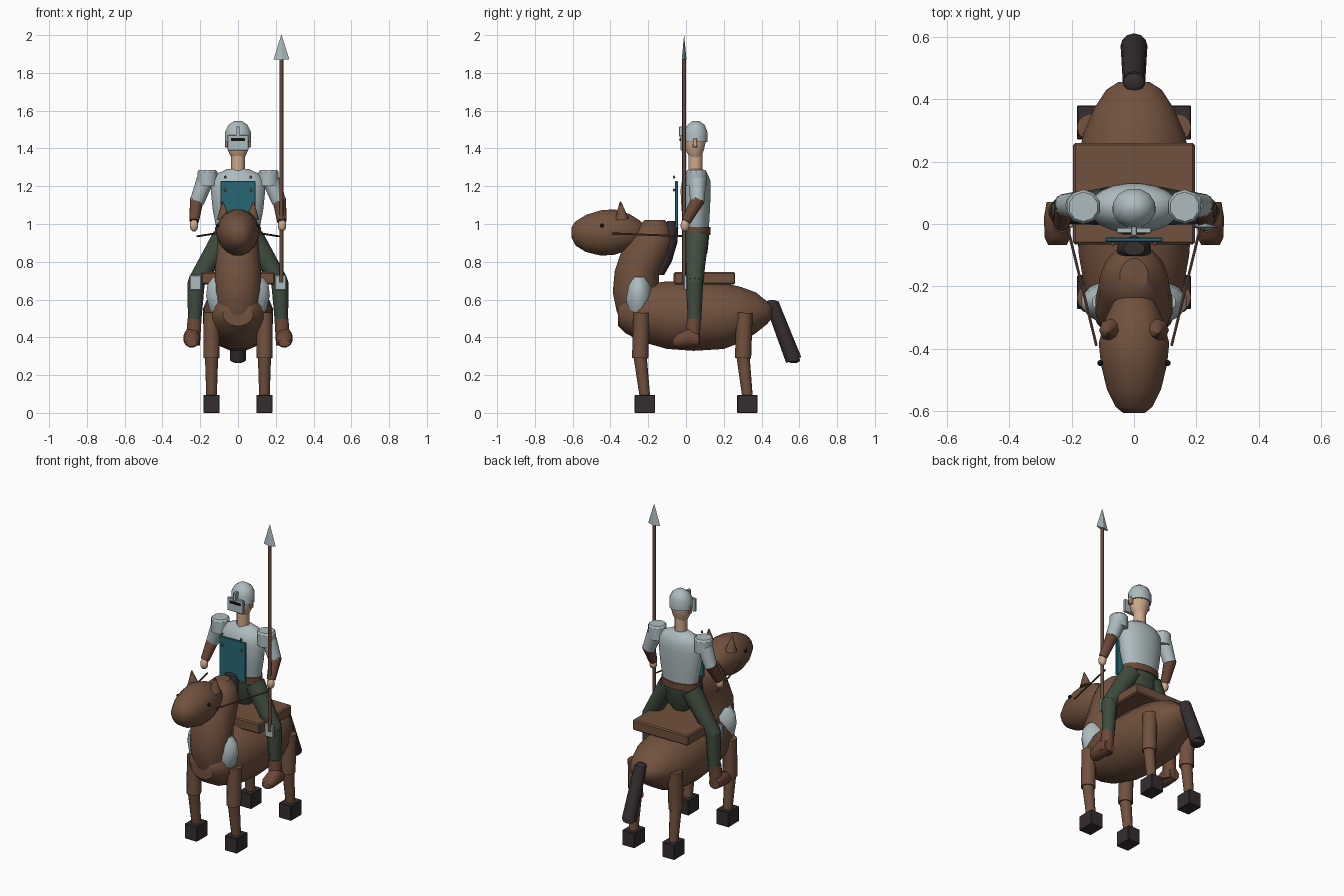
import bpy, bmesh, math
from mathutils import Vector, Matrix


def material(name, rgb):
    m = bpy.data.materials.new(name)
    m.diffuse_color = (*rgb, 1)
    return m


COAT = material("coat brown", (0.165, 0.083, 0.048))
LEATHER = material("leather brown", (0.15, 0.065, 0.038))
WOOD = material("wood brown", (0.13, 0.07, 0.045))
STEEL = material("pale steel", (0.42, 0.50, 0.52))
TEAL = material("teal", (0.02, 0.14, 0.18))
CLOTH = material("dark green cloth", (0.05, 0.072, 0.048))
DARK = material("dark hair", (0.035, 0.026, 0.028))
SKIN = material("skin", (0.62, 0.40, 0.26))
BLACK = material("black", (0.006, 0.006, 0.006))


def finish(name, bm, mat, smooth=None):
    bmesh.ops.recalc_face_normals(bm, faces=bm.faces[:])
    me = bpy.data.meshes.new(name)
    bm.to_mesh(me)
    bm.free()
    me.materials.append(mat)
    ob = bpy.data.objects.new(name, me)
    bpy.context.collection.objects.link(ob)
    if smooth:
        bpy.ops.object.select_all(action='DESELECT')
        ob.select_set(True)
        bpy.context.view_layer.objects.active = ob
        bpy.ops.object.shade_smooth_by_angle(angle=math.radians(smooth))
    return ob


def loft(name, rings, mat, axis='z', n=16, x=0, smooth=40):
    """Elliptical rings: (position on axis, low edge, high edge, half width in x)."""
    bm = bmesh.new()
    loops = []
    for p, lo, hi, rx in rings:
        loop = []
        for i in range(n):
            a = 2 * math.pi * (i + 0.5) / n
            side, other = x + rx * math.cos(a), (lo + hi) / 2 + (hi - lo) / 2 * math.sin(a)
            loop.append(bm.verts.new((side, other, p) if axis == 'z' else (side, p, other)))
        loops.append(loop)
    for a, b in zip(loops, loops[1:]):
        for i in range(n):
            bm.faces.new((a[i], a[(i + 1) % n], b[(i + 1) % n], b[i]))
    bm.faces.new(loops[0])
    bm.faces.new(loops[-1])
    return finish(name, bm, mat, smooth)


def rod(name, a, b, r1, r2, mat, n=10, flat=1.0):
    """Tapered cylinder from a to b; flat squashes it in y."""
    a, b = Vector(a), Vector(b)
    d = b - a
    bm = bmesh.new()
    rot = d.to_track_quat('Z', 'Y').to_matrix().to_4x4()
    bmesh.ops.create_cone(bm, cap_ends=True, segments=n, radius1=r1, radius2=r2, depth=d.length,
                          matrix=Matrix.Translation((a + b) / 2) @ Matrix.Diagonal((1, flat, 1, 1)) @ rot)
    return finish(name, bm, mat, 50 if n > 6 else None)


def box(name, lo, hi, mat, bevel=0.0):
    lo, hi = Vector(lo), Vector(hi)
    bm = bmesh.new()
    bmesh.ops.create_cube(bm, size=1, matrix=Matrix.Translation((lo + hi) / 2)
                          @ Matrix.Diagonal((*(hi - lo), 1)))
    if bevel:
        bmesh.ops.bevel(bm, geom=bm.edges[:], offset=bevel, segments=1, affect='EDGES')
    return finish(name, bm, mat)


def ball(name, c, r, mat):
    bm = bmesh.new()
    bmesh.ops.create_uvsphere(bm, u_segments=10, v_segments=7, radius=1,
                              matrix=Matrix.Translation(c) @ Matrix.Diagonal((*r, 1)))
    return finish(name, bm, mat, 60)


# Horse trunk, neck and head
loft("horse_body", [(-0.36, 0.46, 0.58, 0.08), (-0.32, 0.42, 0.64, 0.12), (-0.24, 0.375, 0.68, 0.155),
                    (-0.1, 0.335, 0.70, 0.18), (0.04, 0.325, 0.70, 0.19), (0.2, 0.335, 0.69, 0.185),
                    (0.29, 0.37, 0.67, 0.165), (0.37, 0.42, 0.64, 0.13), (0.43, 0.47, 0.59, 0.09),
                    (0.455, 0.50, 0.565, 0.05)], COAT, 'y')
loft("horse_neck", [(0.48, -0.345, -0.2, 0.09), (0.54, -0.37, -0.15, 0.115), (0.64, -0.39, -0.14, 0.125),
                    (0.75, -0.38, -0.14, 0.125), (0.84, -0.35, -0.085, 0.115), (0.92, -0.31, -0.065, 0.11),
                    (0.98, -0.27, -0.08, 0.09), (1.02, -0.22, -0.11, 0.045)], COAT)
loft("horse_head", [(-0.605, 0.925, 0.985, 0.035), (-0.585, 0.885, 1.015, 0.06), (-0.53, 0.85, 1.05, 0.088),
                    (-0.45, 0.83, 1.075, 0.108), (-0.38, 0.835, 1.08, 0.115), (-0.3, 0.86, 1.055, 0.092),
                    (-0.245, 0.89, 1.02, 0.065), (-0.22, 0.92, 0.99, 0.04)], COAT, 'y')

# Chest armour showing at both shoulders
loft("chest_armour", [(0.505, -0.31, -0.20, 0.125), (0.55, -0.335, -0.17, 0.155), (0.62, -0.335, -0.165, 0.172),
                      (0.68, -0.325, -0.175, 0.165), (0.72, -0.305, -0.195, 0.135)], STEEL)

# Mane and tail
loft("mane", [(0.73, -0.17, -0.115, 0.03), (0.80, -0.15, -0.075, 0.05), (0.9, -0.13, -0.045, 0.056),
              (0.98, -0.12, -0.04, 0.056), (1.015, -0.10, -0.055, 0.035)], DARK)
tail_top, tail_end = Vector((0, 0.455, 0.58)), Vector((0, 0.57, 0.28))
rod("tail", tail_top, tail_end, 0.036, 0.043, DARK, 12)
ball("tail_tip", tail_end, (0.042, 0.035, 0.017), DARK)
ball("tail_root", tail_top, (0.036, 0.034, 0.018), DARK)

# Saddle
box("saddle", (-0.195, -0.065, 0.68), (0.195, 0.26, 0.745), COAT, 0.007)

for s, side in ((-1, "left"), (1, "right")):
    # Horse face details and reins
    ball("horse_eye_" + side, (s * 0.108, -0.445, 0.992), (0.01, 0.01, 0.01), BLACK)
    rod("horse_ear_" + side, (s * 0.075, -0.34, 1.025), (s * 0.082, -0.347, 1.12), 0.037, 0.003, COAT, 8)
    rod("rein_" + side, (s * 0.12, -0.39, 0.95), (s * 0.215, 0.0, 0.935), 0.005, 0.005, WOOD, 6)

    # Horse legs and hooves
    for end, y0, y1, y2 in (("front", -0.235, -0.243, -0.218), ("rear", 0.31, 0.302, 0.325)):
        tag = end + "_" + side
        x = s * 0.14
        rod("upper_leg_" + tag, (x, y0, 0.53), (x, y1, 0.29), 0.043, 0.043, COAT, 12)
        rod("lower_leg_" + tag, (x, y1, 0.30), (x, y2, 0.09), 0.035, 0.028, COAT, 12)
        box("hoof_" + tag, (x - 0.043, y2 - 0.054, 0), (x + 0.043, y2 + 0.054, 0.095), DARK, 0.003)

    # Rider legs, knee guards and boots
    knee = Vector((s * 0.222, 0.045, 0.69))
    rod("thigh_" + side, (s * 0.075, 0.058, 0.93), knee, 0.062, 0.046, CLOTH, 12)
    ball("knee_" + side, knee, (0.046, 0.046, 0.046), CLOTH)
    rod("shin_" + side, knee, (s * 0.23, 0.045, 0.48), 0.046, 0.035, CLOTH, 12)
    box("knee_guard_" + side, (s * 0.225 - 0.031, -0.012, 0.65), (s * 0.225 + 0.031, 0.006, 0.73), STEEL, 0.004)
    rod("boot_shaft_" + side, (s * 0.23, 0.042, 0.495), (s * 0.24, 0.032, 0.36), 0.038, 0.04, LEATHER, 12)
    loft("boot_foot_" + side, [(-0.068, 0.35, 0.39, 0.03), (-0.045, 0.345, 0.42, 0.042),
                               (0.02, 0.345, 0.45, 0.045), (0.07, 0.35, 0.42, 0.036)],
         LEATHER, 'y', 12, s * 0.245)

    # Rider arms
    elbow = Vector((s * 0.218, 0.06, 1.115))
    wrist = Vector((s * 0.232, 0.0, 1.015))
    rod("shoulder_guard_" + side, (s * 0.162, 0.055, 1.2), (s * 0.162, 0.055, 1.275), 0.055, 0.055, STEEL, 10)
    rod("shoulder_cap_" + side, (s * 0.162, 0.055, 1.275), (s * 0.162, 0.055, 1.287), 0.055, 0.047, STEEL, 10)
    rod("upper_arm_" + side, (s * 0.175, 0.06, 1.23), elbow, 0.046, 0.038, STEEL, 12)
    rod("forearm_" + side, elbow + Vector((0, 0.005, 0.015)), wrist, 0.037, 0.026, LEATHER, 12)
    ball("hand_" + side, (s * 0.233, -0.005, 0.992), (0.024, 0.024, 0.033), SKIN)
    box("ear_" + side, (s * 0.062 - 0.008, 0.035, 1.405), (s * 0.062 + 0.008, 0.06, 1.455), SKIN, 0.004)

# Rider torso
loft("hips", [(0.79, 0.02, 0.09, 0.05), (0.85, -0.005, 0.115, 0.1), (0.95, -0.01, 0.125, 0.118)], CLOTH)
loft("belt", [(0.943, -0.02, 0.132, 0.124), (0.983, -0.02, 0.132, 0.124)], LEATHER)
loft("breastplate", [(0.975, -0.01, 0.122, 0.116), (1.08, -0.025, 0.128, 0.136), (1.18, -0.03, 0.132, 0.146),
                     (1.23, -0.022, 0.13, 0.14), (1.265, 0.0, 0.115, 0.115), (1.29, 0.02, 0.09, 0.06)], STEEL, n=20)

# Rider head and helmet
rod("neck", (0, 0.05, 1.27), (0, 0.05, 1.40), 0.037, 0.037, SKIN, 12)
loft("head", [(1.35, 0.02, 0.08, 0.035), (1.39, -0.002, 0.095, 0.055), (1.44, -0.008, 0.107, 0.062),
              (1.49, 0.0, 0.105, 0.058)], SKIN)
loft("helmet", [(1.435, -0.014, 0.115, 0.07), (1.49, -0.014, 0.115, 0.07), (1.525, 0.008, 0.1, 0.052),
                (1.546, 0.035, 0.07, 0.02)], STEEL, n=12)
box("visor", (-0.056, -0.03, 1.39), (0.056, -0.012, 1.472), STEEL, 0.003)
box("visor_slit", (-0.037, -0.034, 1.44), (0.037, -0.029, 1.455), BLACK)
box("nose_bar", (-0.009, -0.037, 1.462), (0.009, -0.008, 1.515), STEEL, 0.002)

# Shield plate with rivets
box("shield", (-0.092, -0.058, 0.975), (0.092, -0.043, 1.228), TEAL, 0.003)
for x in (-0.067, 0.067):
    for z in (1.18, 1.248):
        ball("rivet", (x, -0.064, z), (0.008, 0.006, 0.008), LEATHER)

# Spear
rod("spear_shaft", (0.23, -0.01, 0.69), (0.23, -0.01, 1.885), 0.01, 0.01, WOOD, 8)
tip = rod("spear_tip", (0.23, -0.01, 1.87), (0.23, -0.01, 2.0), 0.042, 0.001, STEEL, 4)
tip.scale.y = 0.3
tip.location.y = -0.007
